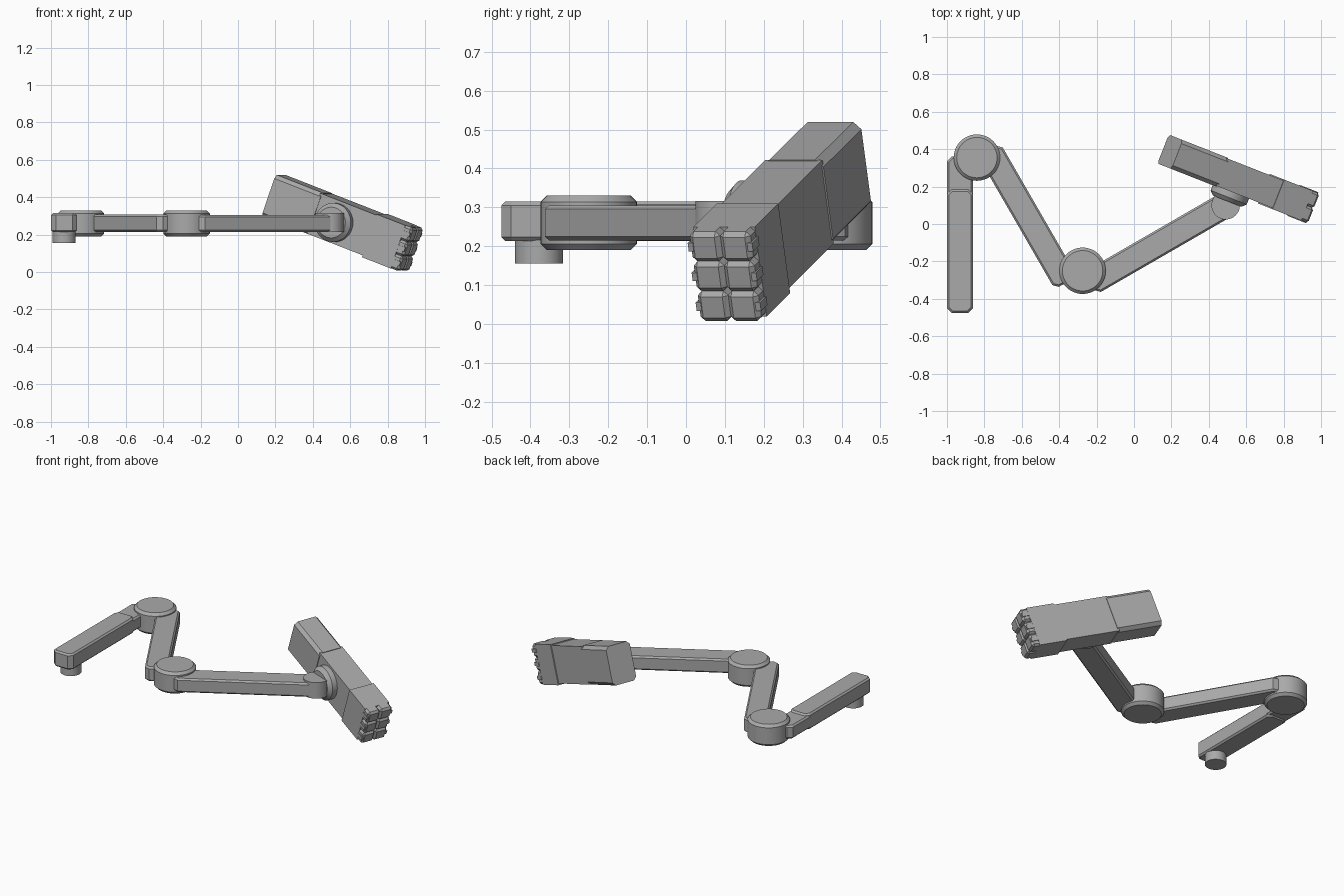
import bpy, bmesh, math
from mathutils import Matrix, Vector

if "Cube" in bpy.data.objects:
    bpy.data.objects.remove(bpy.data.objects["Cube"], do_unlink=True)

grey = bpy.data.materials.new("mid grey")
grey.use_nodes = True
grey.diffuse_color = (0.4, 0.4, 0.4, 1)
grey.node_tree.nodes["Principled BSDF"].inputs["Base Color"].default_value = (0.4, 0.4, 0.4, 1)


def prism(name, outline, low, high, matrix=Matrix(), bevel=0.0):
    """Extrude a flat outline along local z and place it with a matrix."""
    bm = bmesh.new()
    face = bm.faces.new([bm.verts.new((x, y, low)) for x, y in outline])
    top = bmesh.ops.extrude_face_region(bm, geom=[face])["geom"]
    bmesh.ops.translate(bm, vec=(0, 0, high - low),
                        verts=[v for v in top if isinstance(v, bmesh.types.BMVert)])
    bm.transform(matrix)
    bmesh.ops.recalc_face_normals(bm, faces=bm.faces)
    mesh = bpy.data.meshes.new(name)
    bm.to_mesh(mesh)
    bm.free()
    mesh.materials.append(grey)
    obj = bpy.data.objects.new(name, mesh)
    bpy.context.collection.objects.link(obj)
    if bevel:
        mod = obj.modifiers.new("edge", "BEVEL")
        mod.width, mod.segments = bevel, 1
        mod.limit_method, mod.angle_limit = "ANGLE", math.radians(60)
    return obj


def rect(x0, x1, y0, y1, c):
    """Rectangle outline with cut corners."""
    if not c:
        return [(x0, y0), (x1, y0), (x1, y1), (x0, y1)]
    return [(x0 + c, y0), (x1 - c, y0), (x1, y0 + c), (x1, y1 - c),
            (x1 - c, y1), (x0 + c, y1), (x0, y1 - c), (x0, y0 + c)]


def circle(r, n=48):
    return [(r * math.cos(math.tau * i / n), r * math.sin(math.tau * i / n)) for i in range(n)]


def disc(name, r, low, high, matrix, bevel=0.0):
    obj = prism(name, circle(r), low, high, matrix, bevel)
    bpy.ops.object.select_all(action="DESELECT")
    obj.select_set(True)
    bpy.context.view_layer.objects.active = obj
    bpy.ops.object.shade_smooth_by_angle(angle=math.radians(30))
    return obj


def link(name, centre, length, angle, low, high, cut=0.025):
    """Arm bar lying flat, turned about z."""
    m = Matrix.Translation((*centre, 0)) @ Matrix.Rotation(math.radians(angle), 4, "Z")
    return prism(name, rect(-length / 2, length / 2, -0.069, 0.069, cut), low, high, m, 0.01)


# Arm bars and the mounting foot
link("base_arm", (-0.93, -0.145), 0.66, 90, 0.213, 0.315)
link("base_arm_tip", (-0.93, 0.22), 0.28, 90, 0.22, 0.305)
link("upper_arm", (-0.569, 0.041), 0.82, -60, 0.215, 0.308)
u_mid, n_mid = 0.055, -0.157
a = math.radians(30)
link("forearm", (u_mid * math.cos(a) - n_mid * math.sin(a),
                 u_mid * math.sin(a) + n_mid * math.cos(a)), 0.83, 30, 0.215, 0.305)
disc("mount_foot", 0.062, 0.155, 0.23, Matrix.Translation((-0.93, -0.378, 0)))

# Hinges between the bars
for name, x, y in (("shoulder_joint", -0.84, 0.355), ("elbow_joint", -0.275, -0.25)):
    disc(name, 0.124, 0.19, 0.33, Matrix.Translation((x, y, 0)), 0.016)
disc("wrist_joint", 0.076, 0.213, 0.316, Matrix.Translation((0.49, 0.1, 0)))

# Head frame: long, side and up directions
L = Vector((0.873, -0.344, -0.342))
W = Vector((0.366, 0.93, 0)).normalized()
L = (L - W * L.dot(W)).normalized()
U = L.cross(W)
# Outlines are drawn in side and up, then extruded along the length
head = Matrix((W, U, L)).transposed().to_4x4()
mid = 0.43

# Head socket on the wrist
socket = Matrix((L, U, -W)).transposed().to_4x4()
socket.translation = Vector((0.508, 0.147, 0.265))
disc("wrist_socket", 0.104, -0.06, 0.027, socket, 0.022)
disc("wrist_neck", 0.05, -0.02, 0.05, socket)


def section(name, l0, l1, half, u0, u1, cut=0.0, bevel=0.0):
    return prism(name, rect(mid - half, mid + half, u0, u1, cut), l0, l1, head, bevel)


section("head_rear", -0.104, 0.18, 0.083, 0.279, 0.515, 0.02)
section("head_middle", 0.17, 0.53, 0.079, 0.282, 0.511)
section("head_front", 0.515, 0.69, 0.085, 0.272, 0.517)

# Six blunt teeth with a small side claw each
pitch = 0.245 / 3
for row in range(3):
    base = 0.272 + row * pitch
    for side, label in ((-1, "right"), (1, "left")):
        edges = sorted((mid, mid + side * 0.084))
        prism(f"tooth_{label}_{row}", rect(*edges, base, base + pitch, 0),
              0.66, 0.735, head, 0.012)
        edges = sorted((mid + side * 0.05, mid + side * 0.089))
        prism(f"claw_{label}_{row}", rect(*edges, base + 0.03, base + 0.053, 0),
              0.685, 0.732, head)
